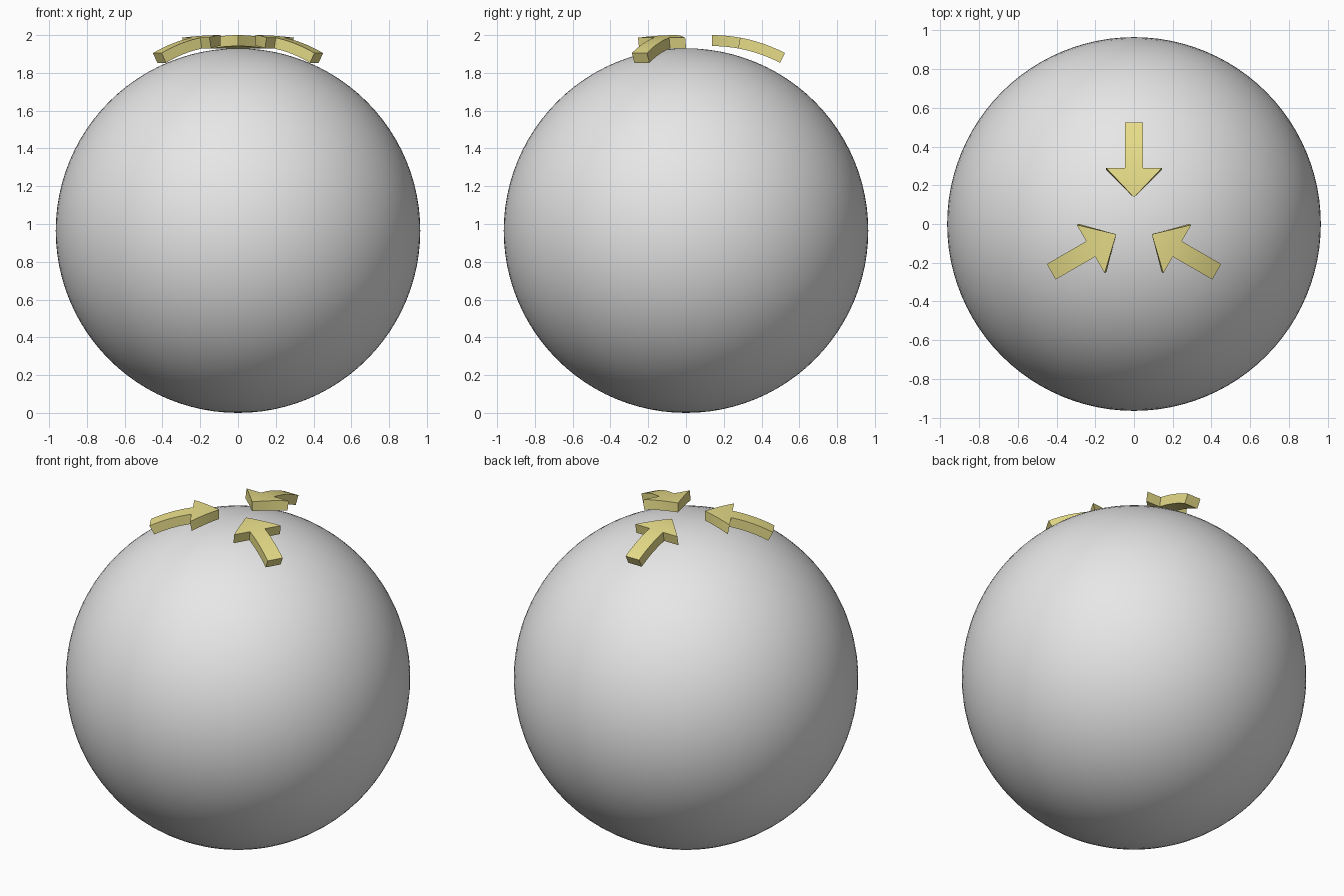
import bpy
import bmesh
from math import sin, cos, radians
from mathutils import Vector, Matrix

cube = bpy.data.objects.get("Cube")
if cube:
    bpy.data.objects.remove(cube, do_unlink=True)


def make_material(name, rgb):
    mat = bpy.data.materials.new(name)
    mat.use_nodes = True
    mat.diffuse_color = (*rgb, 1)
    mat.node_tree.nodes["Principled BSDF"].inputs["Base Color"].default_value = (*rgb, 1)
    return mat


grey = make_material("light grey", (0.8, 0.8, 0.8))
yellow = make_material("dull yellow", (0.8, 0.72, 0.25))


def finish(bm, name, mat, angle):
    mesh = bpy.data.meshes.new(name)
    bm.to_mesh(mesh)
    bm.free()
    mesh.materials.append(mat)
    obj = bpy.data.objects.new(name, mesh)
    bpy.context.collection.objects.link(obj)
    bpy.ops.object.select_all(action="DESELECT")
    obj.select_set(True)
    bpy.context.view_layer.objects.active = obj
    bpy.ops.object.shade_smooth_by_angle(angle=radians(angle))
    return obj


# Ball
RADIUS = 0.965
bm = bmesh.new()
bmesh.ops.create_uvsphere(bm, u_segments=96, v_segments=48, radius=RADIUS,
                          matrix=Matrix.Translation((0, 0, RADIUS)))
finish(bm, "ball", grey, 60)

# Arrows: flat outline, extruded, sliced and bent downwards towards the tail
BEND, THICK, LENGTH, HEAD, TOP = 0.836, 0.058, 0.403, 0.153, 2.0
BARB, SHAFT = 0.144, 0.046
half = [(BARB, HEAD), (SHAFT, HEAD), (SHAFT, LENGTH)]
outline = [(0, 0)] + half + [(-x, y) for x, y in reversed(half)]


def make_arrow(name, turn, tip_distance):
    bm = bmesh.new()
    face = bm.faces.new([bm.verts.new((x, y, 0)) for x, y in outline])
    out = bmesh.ops.extrude_face_region(bm, geom=[face])
    for v in out["geom"]:
        if isinstance(v, bmesh.types.BMVert):
            v.co.z = -THICK
    slices = 10
    for i in range(1, slices):
        bmesh.ops.bisect_plane(bm, geom=bm.verts[:] + bm.edges[:] + bm.faces[:],
                               plane_co=(0, LENGTH * i / slices, 0), plane_no=(0, 1, 0))
    for v in bm.verts:
        a, r = v.co.y / BEND, BEND + v.co.z
        v.co = Vector((v.co.x, tip_distance + r * sin(a), TOP - BEND + r * cos(a)))
    bmesh.ops.recalc_face_normals(bm, faces=bm.faces[:])
    bmesh.ops.rotate(bm, verts=bm.verts[:], cent=(0, 0, 0),
                     matrix=Matrix.Rotation(radians(turn), 3, "Z"))
    finish(bm, name, yellow, 25)


make_arrow("back_arrow", 0, 0.137)
make_arrow("right_arrow", 120, 0.106)
make_arrow("left_arrow", -120, 0.106)
